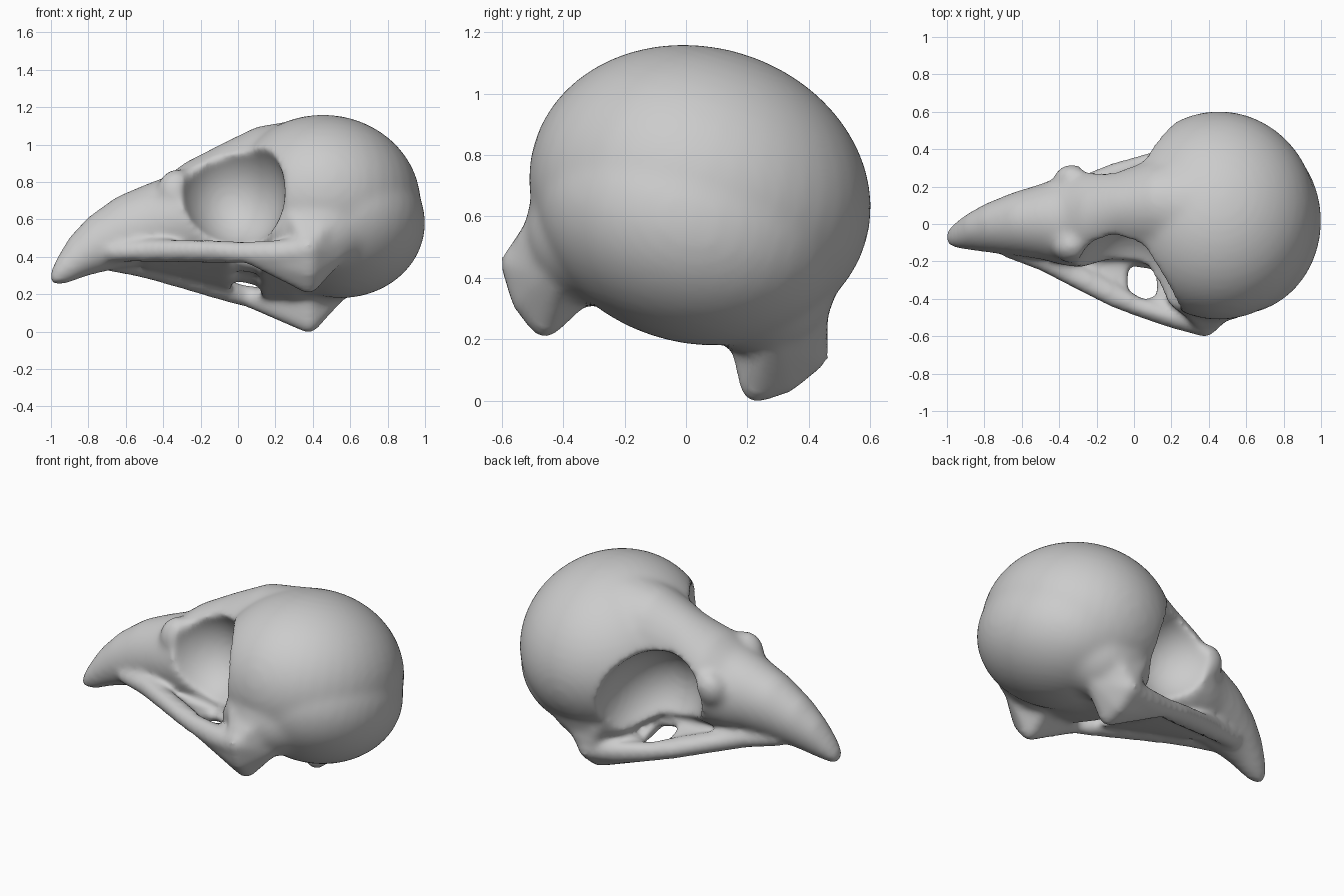
import bpy, bmesh, math
from mathutils import Matrix, Vector

cube = bpy.data.objects.get("Cube")
if cube:
    bpy.data.objects.remove(cube, do_unlink=True)

bone = bpy.data.materials.new("grey_bone")
bone.use_nodes = True
GREY = (0.6, 0.6, 0.6, 1)
bone.diffuse_color = GREY
bone.node_tree.nodes["Principled BSDF"].inputs["Base Color"].default_value = GREY


def ellipsoid(bm, centre, radii, tilt=0):
    m = (Matrix.Translation(centre) @ Matrix.Rotation(tilt, 4, 'Y')
         @ Matrix.Diagonal((*radii, 1)))
    return bmesh.ops.create_uvsphere(bm, u_segments=40, v_segments=24, radius=1, matrix=m)


def loft(bm, stations, sides=28):
    """Closed body through elliptical rings: x, y, z, half width, half height."""
    rings = []
    for x, y, z, hw, hh in stations:
        rings.append([bm.verts.new((x, y + hw * math.cos(a), z + hh * math.sin(a)))
                      for a in (2 * math.pi * i / sides for i in range(sides))])
    for a, b in zip(rings, rings[1:]):
        for i in range(sides):
            j = (i + 1) % sides
            bm.faces.new((a[i], a[j], b[j], b[i]))
    bm.faces.new(rings[0])
    bm.faces.new(rings[-1])
    bmesh.ops.recalc_face_normals(bm, faces=bm.faces)


def hull(bm, balls):
    """Convex body wrapped around balls: x, y, z, radius."""
    part = bmesh.new()
    for x, y, z, r in balls:
        bmesh.ops.create_icosphere(part, subdivisions=2, radius=r,
                                   matrix=Matrix.Translation((x, y, z)))
    wrap = bmesh.ops.convex_hull(part, input=part.verts)
    keep = {g for g in wrap["geom"] if isinstance(g, bmesh.types.BMFace)}
    new = {}
    for f in keep:
        for v in f.verts:
            if v not in new:
                new[v] = bm.verts.new(v.co)
        bm.faces.new([new[v] for v in f.verts])
    part.free()
    bmesh.ops.recalc_face_normals(bm, faces=bm.faces)


def make_object(name, bm):
    me = bpy.data.meshes.new(name)
    bm.to_mesh(me)
    bm.free()
    ob = bpy.data.objects.new(name, me)
    bpy.context.collection.objects.link(ob)
    return ob


def apply(ob, kind, **settings):
    mod = ob.modifiers.new(kind, kind)
    for key, value in settings.items():
        setattr(mod, key, value)
    bpy.context.view_layer.objects.active = ob
    bpy.ops.object.modifier_apply(modifier=mod.name)


# braincase: dome, lower back and cheek swellings
bm = bmesh.new()
ellipsoid(bm, (0.455, 0, 0.05), (0.525, 0.565, 0.475))
ellipsoid(bm, (0.55, 0, -0.05), (0.452, 0.51, 0.39))
for s in (-1, 1):
    ellipsoid(bm, (0.43, s * 0.28, -0.16), (0.3, 0.24, 0.25))

# beak, widening into the brow: x, top, bottom, half width
beak = [(-1.005, -0.33, -0.39, 0.03), (-0.97, -0.25, -0.4, 0.06),
        (-0.9, -0.13, -0.38, 0.09), (-0.8, -0.02, -0.34, 0.125),
        (-0.65, 0.09, -0.3, 0.165), (-0.5, 0.155, -0.28, 0.2),
        (-0.38, 0.2, -0.28, 0.24), (-0.28, 0.28, -0.29, 0.26),
        (-0.1, 0.38, -0.31, 0.24), (0.1, 0.48, -0.34, 0.29),
        (0.3, 0.51, -0.36, 0.36)]
loft(bm, [(x, 0, (t + b) / 2, w, (t - b) / 2) for x, t, b, w in beak])

# brow corners in front of the eye sockets
for s in (-1, 1):
    ellipsoid(bm, (-0.33, s * 0.19, 0.08), (0.1, 0.08, 0.11))
skull = make_object("skull", bm)
apply(skull, 'REMESH', mode='VOXEL', voxel_size=0.02)

# eye sockets
for s in (-1, 1):
    bm = bmesh.new()
    ellipsoid(bm, (-0.035, s * 0.42, 0.015), (0.285, 0.38, 0.32), math.radians(-22))
    cutter = make_object("socket_cutter", bm)
    cutter.hide_render = True
    apply(skull, 'BOOLEAN', operation='DIFFERENCE', object=cutter)
    bpy.data.objects.remove(cutter, do_unlink=True)

bm = bmesh.new()
bm.from_mesh(skull.data)
for s in (-1, 1):
    # cheek bars
    loft(bm, [(x, s * y, z, w, h) for x, y, z, w, h in (
        (-0.7, 0.08, -0.24, 0.06, 0.05), (-0.5, 0.15, -0.25, 0.065, 0.06),
        (-0.3, 0.24, -0.28, 0.075, 0.06), (-0.12, 0.325, -0.31, 0.075, 0.06),
        (0.03, 0.395, -0.335, 0.055, 0.06), (0.2, 0.45, -0.35, 0.055, 0.065),
        (0.36, 0.48, -0.35, 0.07, 0.07))])
    # jaw joints, flaring out of the braincase
    hull(bm, [(x, s * y, z, r) for x, y, z, r in (
        (0.38, 0.5, -0.34, 0.06), (0.38, 0.36, -0.5, 0.055), (0.38, 0.44, -0.45, 0.05),
        (0.05, 0.4, -0.35, 0.045), (0.52, 0.36, -0.33, 0.06), (0.38, 0.28, -0.35, 0.06))])
    hull(bm, [(x, s * y, z, r) for x, y, z, r in (
        (0.38, 0.49, -0.33, 0.06), (0.3, 0.45, -0.16, 0.05), (0.5, 0.45, -0.16, 0.05),
        (0.56, 0.36, -0.28, 0.06), (0.3, 0.36, -0.3, 0.06))])
    # palate strips back to the braincase
    loft(bm, [(-0.45, s * 0.08, -0.24, 0.09, 0.04), (0.0, s * 0.1, -0.3, 0.08, 0.04),
              (0.4, s * 0.14, -0.35, 0.1, 0.06)])

# floor plates in front of and behind the palate openings
loft(bm, [(-0.5, 0, -0.26, 0.15, 0.03), (-0.3, 0, -0.28, 0.24, 0.035),
          (-0.03, 0, -0.32, 0.36, 0.035)])
loft(bm, [(0.12, 0, -0.35, 0.42, 0.035), (0.3, 0, -0.36, 0.44, 0.05),
          (0.5, 0, -0.34, 0.4, 0.06)])
bm.to_mesh(skull.data)
bm.free()
apply(skull, 'REMESH', mode='VOXEL', voxel_size=0.018)
apply(skull, 'SMOOTH', factor=0.5, iterations=12)

# lean the skull to one side and stand it on the ground
skull.data.transform(Matrix.Rotation(math.radians(-17), 4, 'X'))
co = [v.co for v in skull.data.vertices]
low = Vector([min(c[i] for c in co) for i in range(3)])
high = Vector([max(c[i] for c in co) for i in range(3)])
base = Vector(((low.x + high.x) / 2, (low.y + high.y) / 2, low.z))
skull.data.transform(Matrix.Translation(-base))

skull.data.materials.clear()
skull.data.materials.append(bone)
for p in skull.data.polygons:
    p.material_index = 0
    p.use_smooth = True
